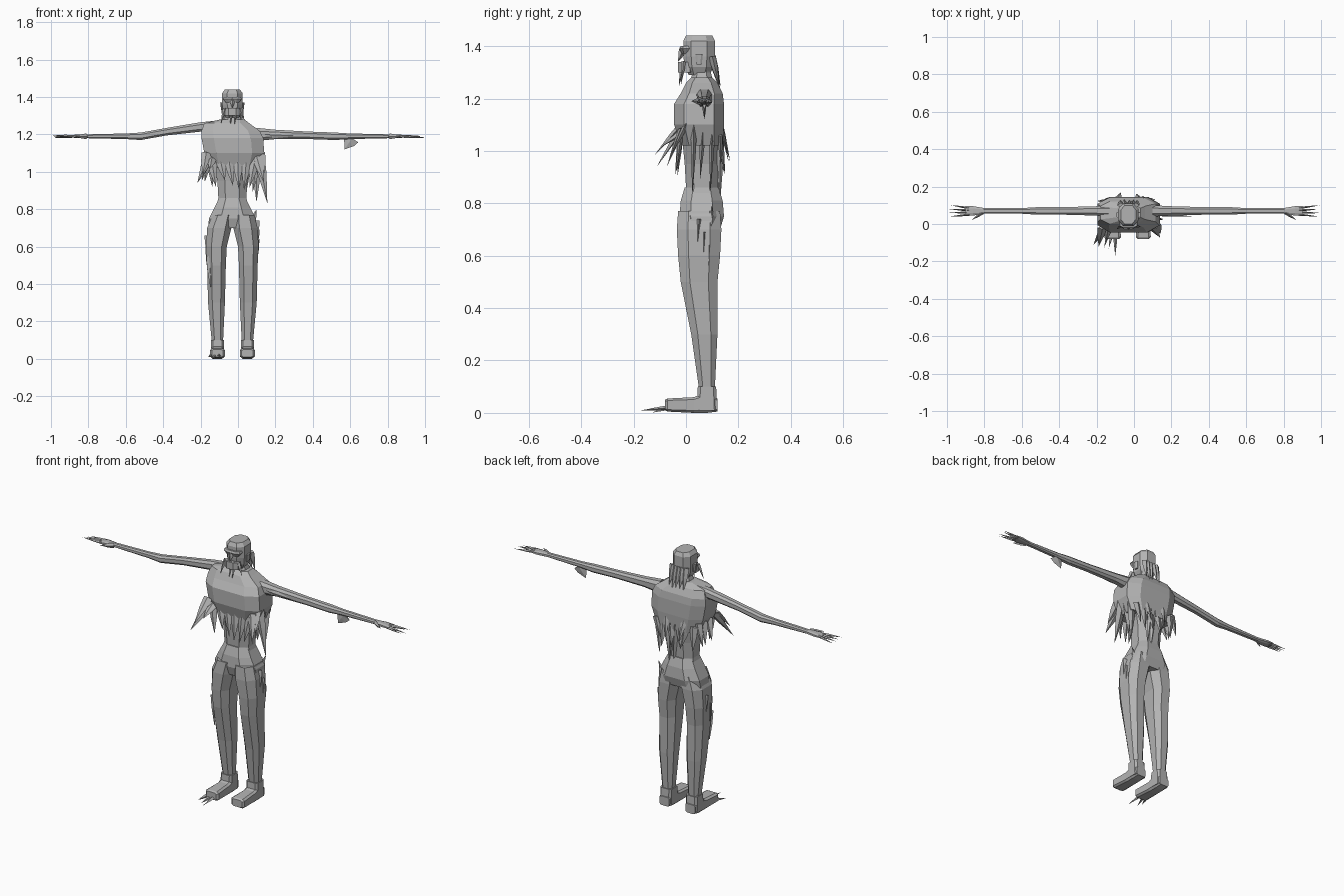
import bpy, bmesh, random
from mathutils import Vector

random.seed(4)
if "Cube" in bpy.data.objects:
    bpy.data.objects.remove(bpy.data.objects["Cube"])

grey = bpy.data.materials.new("dull grey")
grey.use_nodes = True
shade = (.45, .45, .45, 1)
grey.diffuse_color = shade
grey.node_tree.nodes["Principled BSDF"].inputs["Base Color"].default_value = shade

MIDDLE = -.03
SPINE = .06
SIDES = (("right", -1), ("left", 1))


def finish(name, bm):
    bmesh.ops.recalc_face_normals(bm, faces=bm.faces)
    mesh = bpy.data.meshes.new(name)
    bm.to_mesh(mesh)
    bm.free()
    mesh.materials.append(grey)
    bpy.context.collection.objects.link(bpy.data.objects.new(name, mesh))


def ring(z, width, depth, x=MIDDLE, y=SPINE):
    return Vector((x, y, z)), width / 2, depth / 2


def loft(name, rings, across="X", along="Y", chamfer=.5):
    """Skin a row of chamfered rectangles and cap both ends."""
    directions = {"X": Vector((1, 0, 0)), "Y": Vector((0, 1, 0)), "Z": Vector((0, 0, 1))}
    u, v = directions[across], directions[along]
    quarter = [(1, chamfer), (chamfer, 1)]
    half = quarter + [(-a, b) for a, b in reversed(quarter)]
    outline = half + [(-a, -b) for a, b in half]
    bm = bmesh.new()
    loops = [[bm.verts.new(centre + u * a * width + v * b * depth) for a, b in outline]
             for centre, width, depth in rings]
    for lower, upper in zip(loops, loops[1:]):
        for i in range(len(outline)):
            bm.faces.new((lower[i - 1], lower[i], upper[i], upper[i - 1]))
    bm.faces.new(loops[0])
    bm.faces.new(loops[-1])
    finish(name, bm)


def add_shard(bm, root, tip, width, flatness):
    """One four sided spike with a slight belly."""
    direction = (tip - root).normalized()
    side = direction.cross(Vector((0, 1, 0)))
    if side.length < .3:
        side = direction.cross(Vector((0, 0, 1)))
    side = side.normalized() * width / 2
    thin = direction.cross(side) * flatness
    spread = (side, thin, -side, -thin)
    middle = root.lerp(tip, .4)
    base = [bm.verts.new(root + offset) for offset in spread]
    belly = [bm.verts.new(middle + offset * .8) for offset in spread]
    end = bm.verts.new(tip)
    bm.faces.new(base)
    for i in range(len(spread)):
        bm.faces.new((base[i - 1], base[i], belly[i], belly[i - 1]))
        bm.faces.new((belly[i - 1], belly[i], end))


def fringe(name, first, last, fall, count, width, flatness=.4, jitter=.02, fan=1):
    """Row of shards between two points; fan spreads the tips beyond the roots."""
    first, last, fall = Vector(first), Vector(last), Vector(fall)
    centre = (first + last) / 2
    bm = bmesh.new()
    for i in range(count):
        root = first.lerp(last, i / max(count - 1, 1))
        wobble = Vector(random.uniform(-jitter, jitter) for axis in "xyz")
        wobble.y *= .4
        add_shard(bm, root, centre + (root - centre) * fan + fall + wobble, width, flatness)
    finish(name, bm)


# Trunk: gaunt waist inside a broad torn shirt
loft("waist", [
    ring(z=.8, width=.18, depth=.14),
    ring(z=.86, width=.15, depth=.12),
    ring(z=.95, width=.16, depth=.13),
    ring(z=1.1, width=.22, depth=.16)])
loft("torn_shirt", [
    ring(z=1.02, width=.26, depth=.16, x=-.02),
    ring(z=1.1, width=.32, depth=.19, x=-.02, y=.05),
    ring(z=1.18, width=.33, depth=.19, y=.05),
    ring(z=1.22, width=.31, depth=.16, x=-.04),
    ring(z=1.26, width=.24, depth=.12, x=-.06),
    ring(z=1.28, width=.13, depth=.08)], chamfer=.6)

# Neck and head
loft("neck", [
    ring(z=1.24, width=.12, depth=.1),
    ring(z=1.3, width=.08, depth=.07),
    ring(z=1.34, width=.09, depth=.08)])
loft("skull", [
    ring(z=1.29, width=.07, depth=.08, y=.05),
    ring(z=1.32, width=.1, depth=.11, y=.05),
    ring(z=1.36, width=.11, depth=.12, y=.05),
    ring(z=1.42, width=.11, depth=.12, y=.05),
    ring(z=1.44, width=.08, depth=.1, y=.05)])
loft("brow", [
    ring(z=1.37, width=.07, depth=.03, y=0),
    ring(z=1.39, width=.1, depth=.05, y=0),
    ring(z=1.4, width=.09, depth=.04, y=0)])
loft("upper_jaw", [ring(z=z, width=.08, depth=.06, y=0) for z in (1.3, 1.34)])
fringe("nose", (MIDDLE, -.01, 1.39), (MIDDLE, -.01, 1.39), fall=(0, -.02, -.05),
       count=1, width=.03, flatness=1, jitter=0)
fringe("mouth_strands", (-.07, -.01, 1.34), (.01, -.01, 1.34), fall=(0, -.01, -.08),
       count=5, width=.02, flatness=.9, fan=1.2)
fringe("hair", (-.07, .1, 1.36), (.01, .1, 1.36), fall=(0, .03, -.12),
       count=5, width=.04, flatness=.7, jitter=.01, fan=1.2)
for side, sign in SIDES:
    x = MIDDLE + sign * .055
    loft(side + "_ear", [ring(z=1.33, width=.01, depth=.02, x=x, y=.05),
                         ring(z=1.37, width=.02, depth=.03, x=x, y=.05)])

# Shirt tatters round the hem
for place, y, lean in (("front", -.02, -.02), ("back", .13, .01)):
    fringe(place + "_tatters", (-.14, y, 1.06), (.09, y, 1.06), fall=(0, lean, -.13),
           count=6, width=.05, jitter=.03)
fringe("right_front_tatters", (-.17, -.02, 1.1), (-.14, -.02, 1.07), fall=(-.03, -.09, -.1),
       count=3, width=.05, jitter=.05)
fringe("left_front_tatters", (.1, -.02, 1.08), (.12, 0, 1.1), fall=(.03, -.06, -.12),
       count=2, width=.05)
fringe("right_side_tatters", (-.16, .03, 1.08), (-.16, .12, 1.08), fall=(-.03, .01, -.12),
       count=3, width=.05)
fringe("left_side_tatters", (.11, .03, 1.1), (.1, .1, 1.1), fall=(.01, 0, -.23),
       count=3, width=.06, jitter=.04)
fringe("rear_spikes", (-.09, .13, 1.12), (.03, .13, 1.12), fall=(0, .04, -.15),
       count=2, width=.04)

# Cords hanging down the back
fringe("back_cords", (MIDDLE, .13, 1.05), (.03, .13, 1.05), fall=(.01, 0, -.26),
       count=3, width=.03, flatness=1, jitter=.04)

# Pelvis, tapering trousers and boots
loft("pelvis", [
    ring(z=.7, width=.26, depth=.14),
    ring(z=.75, width=.25, depth=.17),
    ring(z=.81, width=.19, depth=.16),
    ring(z=.86, width=.14, depth=.13)])
for side, sign in SIDES:
    ankle = MIDDLE + sign * .08
    knee = MIDDLE + sign * .085
    hip = MIDDLE + sign * .07
    loft(side + "_leg", [
        ring(z=.09, width=.06, depth=.06, x=ankle, y=.08),
        ring(z=.3, width=.09, depth=.1, x=knee, y=.07),
        ring(z=.5, width=.1, depth=.14, x=knee, y=.05),
        ring(z=.6, width=.11, depth=.16, x=knee, y=.05),
        ring(z=.7, width=.13, depth=.17, x=hip, y=.05),
        ring(z=.77, width=.11, depth=.16, x=hip * .8, y=.05)])
    loft(side + "_boot_cuff", [
        ring(z=.01, width=.07, depth=.08, x=ankle, y=.08),
        ring(z=.1, width=.07, depth=.07, x=ankle, y=.08)], chamfer=.7)
    loft(side + "_boot", [
        ring(z=.03, width=.06, depth=.04, x=ankle, y=-.08),
        ring(z=.03, width=.08, depth=.05, x=ankle, y=-.07),
        ring(z=.03, width=.07, depth=.06, x=ankle, y=.03),
        ring(z=.04, width=.07, depth=.08, x=ankle, y=.08),
        ring(z=.03, width=.06, depth=.05, x=ankle, y=.12)], along="Z", chamfer=.7)

# Bare toes poking out of one boot, and rips in the trousers
fringe("right_toes", (-.14, -.06, .02), (-.1, -.06, .02), fall=(-.01, -.07, -.01),
       count=3, width=.02, flatness=.8, jitter=.01, fan=1.4)
fringe("right_long_toe", (-.1, -.06, .02), (-.1, -.06, .02), fall=(0, -.11, -.01),
       count=1, width=.02, flatness=.8, jitter=0)
fringe("left_trouser_rips", (.09, .05, .74), (.09, .09, .64), fall=(.01, -.01, -.17),
       count=3, width=.05, jitter=.01)
fringe("left_hip_scrap", (.07, .1, .72), (.07, .1, .72), fall=(.03, 0, .08),
       count=1, width=.04, jitter=0)
fringe("right_trouser_rips", (-.15, 0, .55), (-.16, .06, .66), fall=(0, 0, -.18),
       count=3, width=.04, jitter=.01)

# Bony arms held straight out, sagging from shoulder to elbow
WRIST = 1.19
for side, sign, shoulder in (("right", -1, 1.24), ("left", 1, 1.2)):
    halfway = (shoulder + WRIST) / 2
    loft(side + "_arm", [
        ring(x=sign * .1, z=shoulder, width=.06, depth=.07, y=.07),
        ring(x=sign * .2, z=shoulder, width=.05, depth=.05, y=.07),
        ring(x=sign * .38, z=halfway, width=.04, depth=.04, y=.07),
        ring(x=sign * .52, z=WRIST, width=.04, depth=.04, y=.07),
        ring(x=sign * .6, z=WRIST, width=.03, depth=.03, y=.07),
        ring(x=sign * .82, z=WRIST, width=.03, depth=.02, y=.07)], across="Y", along="Z")
    loft(side + "_palm", [
        ring(x=sign * .8, z=WRIST, width=.03, depth=.02, y=.07),
        ring(x=sign * .86, z=WRIST, width=.05, depth=.02, y=.07),
        ring(x=sign * .9, z=WRIST, width=.05, depth=.01, y=.07)], across="Y", along="Z")
    fringe(side + "_fingers", (sign * .88, .05, WRIST), (sign * .88, .085, WRIST),
           fall=(sign * .11, 0, 0), count=4, width=.015, flatness=.8, jitter=.01, fan=1.7)
    fringe(side + "_thumb", (sign * .81, .06, WRIST), (sign * .81, .06, WRIST),
           fall=(sign * .06, -.04, 0), count=1, width=.03, flatness=.6, jitter=0)

# Torn skin and sleeve scraps on one arm
fringe("left_forearm_flap", (.61, .07, 1.18), (.61, .07, 1.18), fall=(-.04, 0, -.06),
       count=1, width=.08, flatness=.2, jitter=0)
fringe("left_sleeve_scraps", (.13, .05, 1.2), (.13, .08, 1.2), fall=(.17, 0, -.01),
       count=2, width=.04, fan=2)
